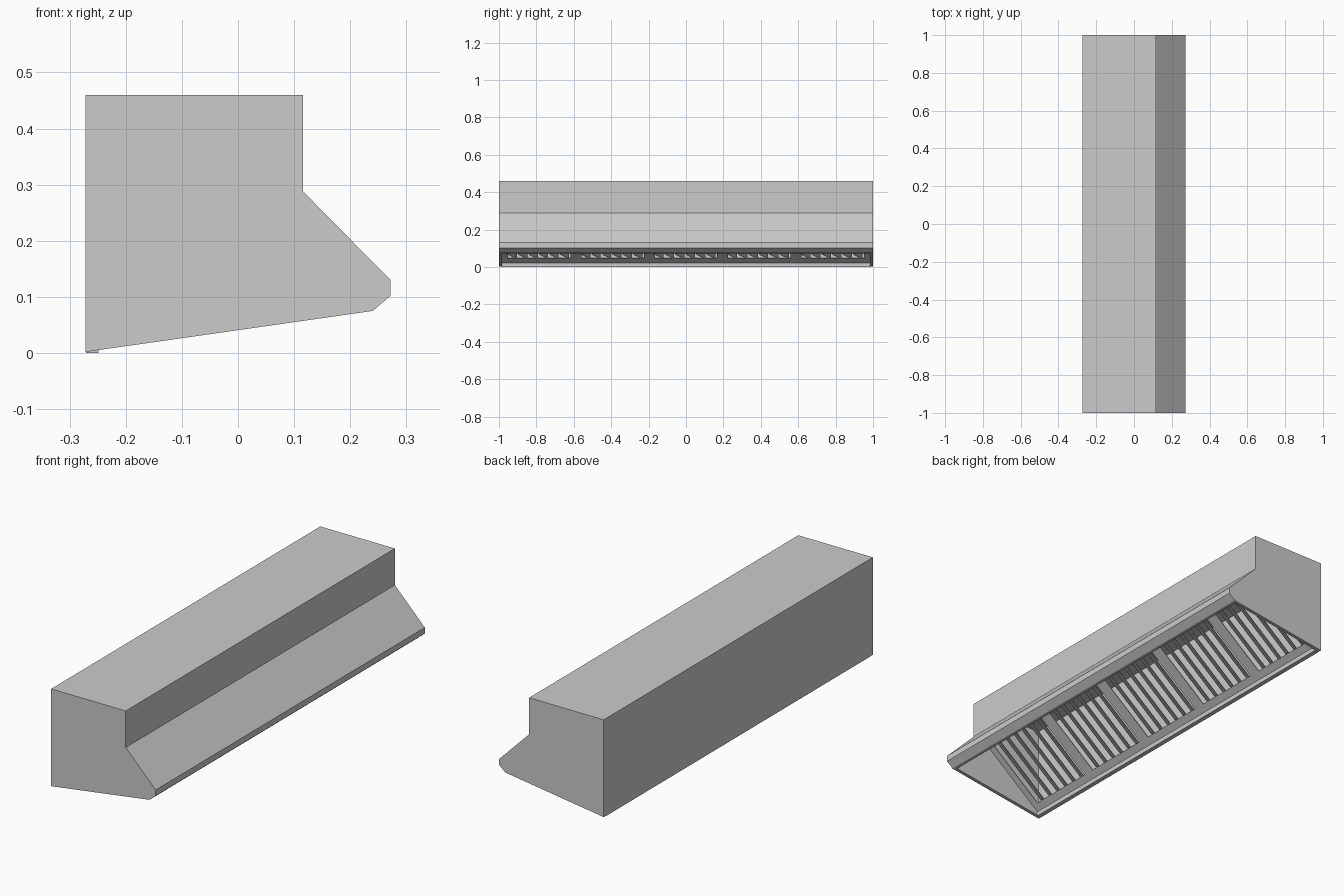
import bpy, bmesh
from mathutils import Matrix, Vector

if "Cube" in bpy.data.objects:
    bpy.data.objects.remove(bpy.data.objects["Cube"])


def make_object(name, bm):
    bmesh.ops.recalc_face_normals(bm, faces=bm.faces[:])
    mesh = bpy.data.meshes.new(name)
    bm.to_mesh(mesh)
    bm.free()
    obj = bpy.data.objects.new(name, mesh)
    bpy.context.collection.objects.link(obj)
    return obj


def add_prism(bm, base, offset):
    """Extrude the polygon base along offset."""
    face = bm.faces.new([bm.verts.new(p) for p in base])
    new = bmesh.ops.extrude_face_region(bm, geom=[face], use_keep_orig=True)
    verts = [g for g in new["geom"] if isinstance(g, bmesh.types.BMVert)]
    bmesh.ops.translate(bm, verts=verts, vec=offset)


def extrude_y(name, profile, half):
    bm = bmesh.new()
    add_prism(bm, [(x, -half, z) for x, z in profile], (0, 2 * half, 0))
    return make_object(name, bm)


# Hollow canopy shell, open underneath
shell = extrude_y("canopy_shell", [
    (-0.272, 0.002), (-0.272, 0.46), (0.116, 0.46), (0.116, 0.288),
    (0.272, 0.13), (0.272, 0.102), (0.24, 0.075)], 1.0)
cutter = extrude_y("cavity_cutter", [
    (-0.256, -0.1), (-0.256, 0.445), (0.1, 0.445), (0.1, 0.28),
    (0.256, 0.122), (0.256, 0.11), (0.226, 0.085), (0.226, -0.1)], 0.983)
cutter.hide_render = True
cutter.hide_viewport = True
mod = shell.modifiers.new("cavity", "BOOLEAN")
mod.operation = "DIFFERENCE"
mod.solver = "EXACT"
mod.object = cutter

# Grease gutter along the back edge
extrude_y("grease_gutter", [(-0.271, 0), (-0.249, 0), (-0.249, 0.021), (-0.271, 0.021)], 0.983)

# Sloping filter plane: u runs along y, s up the slope, n into the plenum
start = Vector((-0.254, 0, 0.02))
slope = Vector((0.352, 0, 0.28))
length = slope.length
s_dir = slope.normalized()
n_dir = Vector((-s_dir.z, 0, s_dir.x))


def place(u, s, n):
    return start + Vector((0, u, 0)) + s_dir * s + n_dir * n


def slope_bar(bm, section, s0, s1):
    """Bar running up the slope with a section given in (u, n)."""
    add_prism(bm, [place(u, s0, n) for u, n in section], s_dir * (s1 - s0))


def flat_section(u0, u1):
    return [(u0, 0), (u1, 0), (u1, 0.004), (u0, 0.004)]


centres = [(i - 2) * 0.392 for i in range(5)]
half_w, margin = 0.167, 0.04

# Filter frame: rails at bottom and top, posts between the filters
bm = bmesh.new()
slope_bar(bm, flat_section(-0.983, 0.983), 0, margin)
slope_bar(bm, flat_section(-0.983, 0.983), length - margin, length)
edges = [-0.983] + [c + d for c in centres for d in (-half_w, half_w)] + [0.983]
for u0, u1 in zip(edges[::2], edges[1::2]):
    slope_bar(bm, flat_section(u0, u1), margin, length - margin)
make_object("filter_frame", bm)

# Tilted baffle slats in each filter
count = 6
pitch = 2 * half_w / count
for i, c in enumerate(centres):
    bm = bmesh.new()
    for k in range(count):
        u = c - half_w + k * pitch
        slope_bar(bm, [(u, 0.03), (u + pitch * 0.85, 0.0),
                       (u + pitch * 0.85, 0.003), (u, 0.033)],
                  margin - 0.002, length - margin + 0.002)
    make_object(f"filter_slats_{i + 1}", bm)
